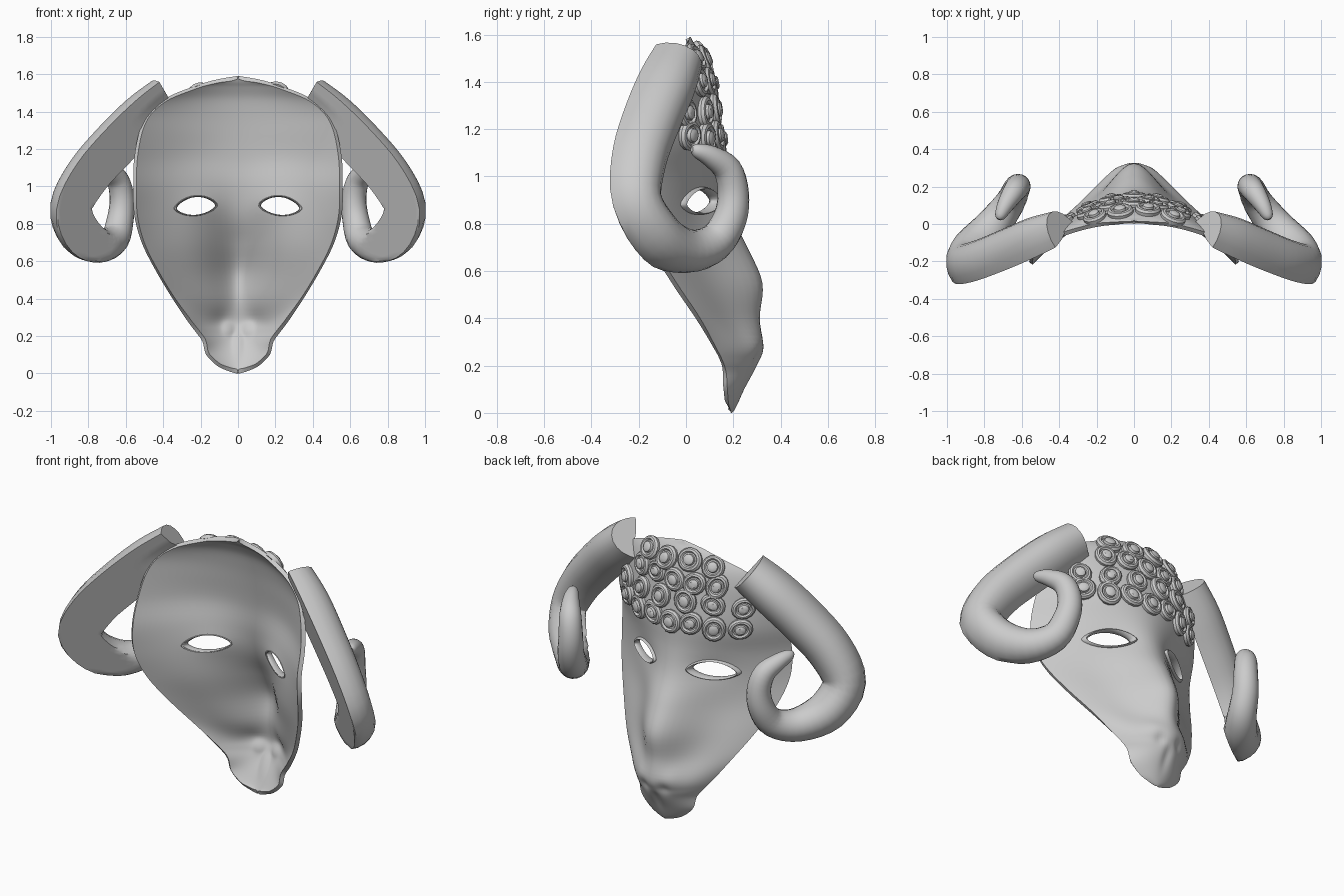
import bpy, bmesh, random
from math import sin, cos, pi, exp, radians
from mathutils import Vector, Matrix

if "Cube" in bpy.data.objects:
    bpy.data.objects.remove(bpy.data.objects["Cube"])

random.seed(4)


def spline(rows, n):
    """Catmull-Rom through rows of numbers, n steps per span."""
    out = []
    for i in range(len(rows) - 1):
        p = [rows[max(0, min(len(rows) - 1, i + k))] for k in (-1, 0, 1, 2)]
        for s in range(n):
            t = s / n
            out.append([b + .5 * t * (c - a + t * (2*a - 5*b + 4*c - d + t * (3*(b - c) + d - a)))
                        for a, b, c, d in zip(*p)])
    return out + [list(rows[-1])]


def smooth(ob, angle=40):
    bpy.ops.object.select_all(action='DESELECT')
    ob.select_set(True)
    bpy.context.view_layer.objects.active = ob
    bpy.ops.object.shade_smooth_by_angle(angle=radians(angle))


def make(name, verts, faces, angle=40):
    me = bpy.data.meshes.new(name)
    me.from_pydata(verts, [], faces)
    bm = bmesh.new()
    bm.from_mesh(me)
    bmesh.ops.recalc_face_normals(bm, faces=bm.faces)
    bm.to_mesh(me)
    bm.free()
    ob = bpy.data.objects.new(name, me)
    bpy.context.collection.objects.link(ob)
    smooth(ob, angle)
    return ob


def skin(rings, closed=False):
    """Quads between equal rings of vertices; capped ends unless closed."""
    n, m = len(rings[0]), len(rings)
    faces = [(a*n + k, a*n + (k+1) % n, (a+1) % m*n + (k+1) % n, (a+1) % m*n + k)
             for a in range(m if closed else m - 1) for k in range(n)]
    if not closed:
        faces += [tuple(range(n))[::-1], tuple(range((m-1)*n, m*n))]
    return [v for r in rings for v in r], faces


# Mask stations: height, half width, rim depth, centre depth, nose-ridge amount
ROWS = spline([
    (0, .008, .19, .195, 0), (.012, .05, .187, .205, 0), (.04, .11, .18, .22, 0),
    (.1, .17, .175, .25, 0), (.17, .19, .17, .29, 0), (.22, .225, .155, .315, .1),
    (.28, .27, .125, .328, .25), (.4, .35, .06, .312, .8), (.55, .44, -.04, .323, 1),
    (.7, .515, -.13, .26, .9), (.85, .555, -.19, .185, .55), (1, .56, -.2, .15, .25),
    (1.15, .555, -.16, .14, 0), (1.3, .525, -.12, .118, 0), (1.4, .47, -.08, .1, 0),
    (1.48, .37, -.04, .08, 0), (1.54, .22, 0, .05, 0), (1.57, .12, .01, .03, 0),
    (1.59, .008, .015, .02, 0)], 5)


def station(z):
    j = next((i for i in range(len(ROWS) - 2) if ROWS[i+1][0] >= z), len(ROWS) - 2)
    a, b = ROWS[j], ROWS[j+1]
    t = max(0, min(1, (z - a[0]) / (b[0] - a[0])))
    return [p + (q - p) * t for p, q in zip(a, b)]


def depth(x, z):
    """Outer mask surface y at (x, z)."""
    _, w, r, c, m = station(z)
    u = min(1, abs(x) / w)
    # round section blended with a narrow nose bridge over fuller cheeks
    f = (1 - m/2) * (1 - u*u) + m/2 * exp(-(u / .36)**2)
    y = r + (c - r) * f
    # nostril dents, nostril wings, mouth crease and eye hollows
    y -= .014 * exp(-((abs(x) - .06) / .03)**2 - ((z - .23) / .035)**2)
    y += .012 * exp(-((abs(x) - .1) / .05)**2 - ((z - .3) / .05)**2)
    y -= .012 * exp(-(x / .025)**2 - ((z - .16) / .07)**2)
    y -= .012 * exp(-((abs(x) - .2) / .1)**2 - ((z - .9) / .07)**2)
    return y


# Face shell
NU = 48
verts = [(w * sin(pi/2 * (2*i/NU - 1)), depth(w * sin(pi/2 * (2*i/NU - 1)), z), z)
         for z, w, *_ in ROWS for i in range(NU + 1)]
N = NU + 1
faces = [(j*N + i, (j+1)*N + i, (j+1)*N + i + 1, j*N + i + 1)
         for j in range(len(ROWS) - 1) for i in range(NU)]
mask = make("mask_face", verts, faces)
if sum((p.normal.y for p in mask.data.polygons)) < 0:
    mask.data.flip_normals()
sol = mask.modifiers.new("shell", 'SOLIDIFY')
sol.thickness, sol.offset = .024, -1


# Almond eye outline
def eye_loop(side, scale=1, n=28):
    pts = []
    for k in range(n):
        a = 2 * pi * k / n
        s = sin(a)
        h = (.056 if s > 0 else .044) * s * (.55 + .45 * abs(s))
        pts.append((side * (.225 + .108 * scale * cos(a)), .89 + h * scale - .008 * cos(a)))
    return pts


for side in (-1, 1):
    loop = eye_loop(side)
    cut = make("eye_cutter", *skin([[(x, y, z) for x, z in loop] for y in (-.3, .4)]))
    cut.hide_render = True
    b = mask.modifiers.new("eye", 'BOOLEAN')
    b.operation, b.object, b.solver = 'DIFFERENCE', cut, 'EXACT'
    bpy.context.view_layer.objects.active = mask
    if side == -1:
        bpy.ops.object.modifier_apply(modifier="shell")
    bpy.ops.object.modifier_apply(modifier="eye")
    bpy.data.objects.remove(cut)
    # Eyelid rim following the surface
    rings = []
    for (x, z), (xo, zo) in zip(loop, eye_loop(side, 1.13)):
        ring = []
        for k in range(8):
            a = 2 * pi * k / 8
            s = .5 + .9 * cos(a)
            px, pz = x + (xo - x) * s, z + (zo - z) * s
            ring.append((px, depth(px, pz) - .006 + .026 * sin(a), pz))
        rings.append(ring)
    make("eyelid", *skin(rings, True), 60)
smooth(mask)

# Horns: tapering swept tube, flattened on the plane y = .67 - .727x - .315z
# path: x, y, z, radius, bulge factor
PATH = spline([
    (.37, -.065, 1.475, .115, 1.3), (.49, -.116, 1.365, .13, 1.3), (.635, -.18, 1.22, .132, 1.3),
    (.785, -.235, 1.05, .127, 1.3), (.875, -.24, .88, .118, 1.3), (.835, -.14, .74, .114, 1.25),
    (.74, .005, .685, .093, 1.05), (.66, .12, .72, .08, 1), (.63, .185, .82, .072, 1),
    (.62, .2, .93, .066, 1), (.64, .175, 1.03, .06, 1), (.685, .105, 1.085, .046, 1),
    (.715, .045, 1.11, .03, 1), (.725, .025, 1.115, .012, 1)], 4)
NRM = Vector((.727, 1, .315)).normalized()
ORG = Vector((0, .67, 0))
for side in (-1, 1):
    rings = []
    for i, (x, y, z, r, bulge) in enumerate(PATH):
        a, b = PATH[max(0, i-1)], PATH[min(len(PATH)-1, i+1)]
        t = (Vector(b[:3]) - Vector(a[:3])).normalized()
        u = (NRM - t * NRM.dot(t)).normalized()
        v = t.cross(u)
        ring = []
        for k in range(20):
            g = 2 * pi * k / 20
            p = Vector((x, y, z)) + r * (u * cos(g) * bulge + v * sin(g))
            d = (p - ORG).dot(NRM)
            if d < 0:
                p -= NRM * d
            # keep the horn root outside the face shell
            if p.z > 1.1 and p.x < station(p.z)[1]:
                p.y = max(p.y, depth(p.x, p.z) - .012)
            ring.append((p.x * side, p.y, p.z))
        rings.append(ring)
    make("horn", *skin(rings), 35)

# Wool curls: turned buttons with a raised rim and knob, set square to the forehead
PROFILE = [(.066, -.012), (.069, .012), (.06, .024), (.049, .027), (.041, .017),
           (.033, .017), (.03, .031), (.019, .038), (.004, .038)]
for z0, xs in ((1.165, range(-3, 4)), (1.28, (-3.1, -1.9, -.65, .65, 1.9, 3.1)),
               (1.395, range(-2, 3)), (1.5, (-1.7, -.6, .6, 1.7))):
    for k in xs:
        x, z = k * .122, z0 + .012 * random.uniform(-1, 1)
        e = .02
        n = Vector((-(depth(x+e, z) - depth(x-e, z)) / (2*e), 1,
                    -(depth(x, z+e) - depth(x, z-e)) / (2*e))).normalized()
        M = (Matrix.Translation((x, depth(x, z), z)) @ n.to_track_quat('Z', 'Y').to_matrix().to_4x4()
             @ Matrix.Rotation(random.uniform(0, pi), 4, 'Z'))
        sx, sy = random.uniform(.95, 1.08), random.uniform(.85, .98)
        rings = [[M @ Vector((r * sx * cos(2*pi*i/14), r * sy * sin(2*pi*i/14), h))
                  for i in range(14)] for r, h in PROFILE]
        make("wool_curl", *skin(rings), 35)
